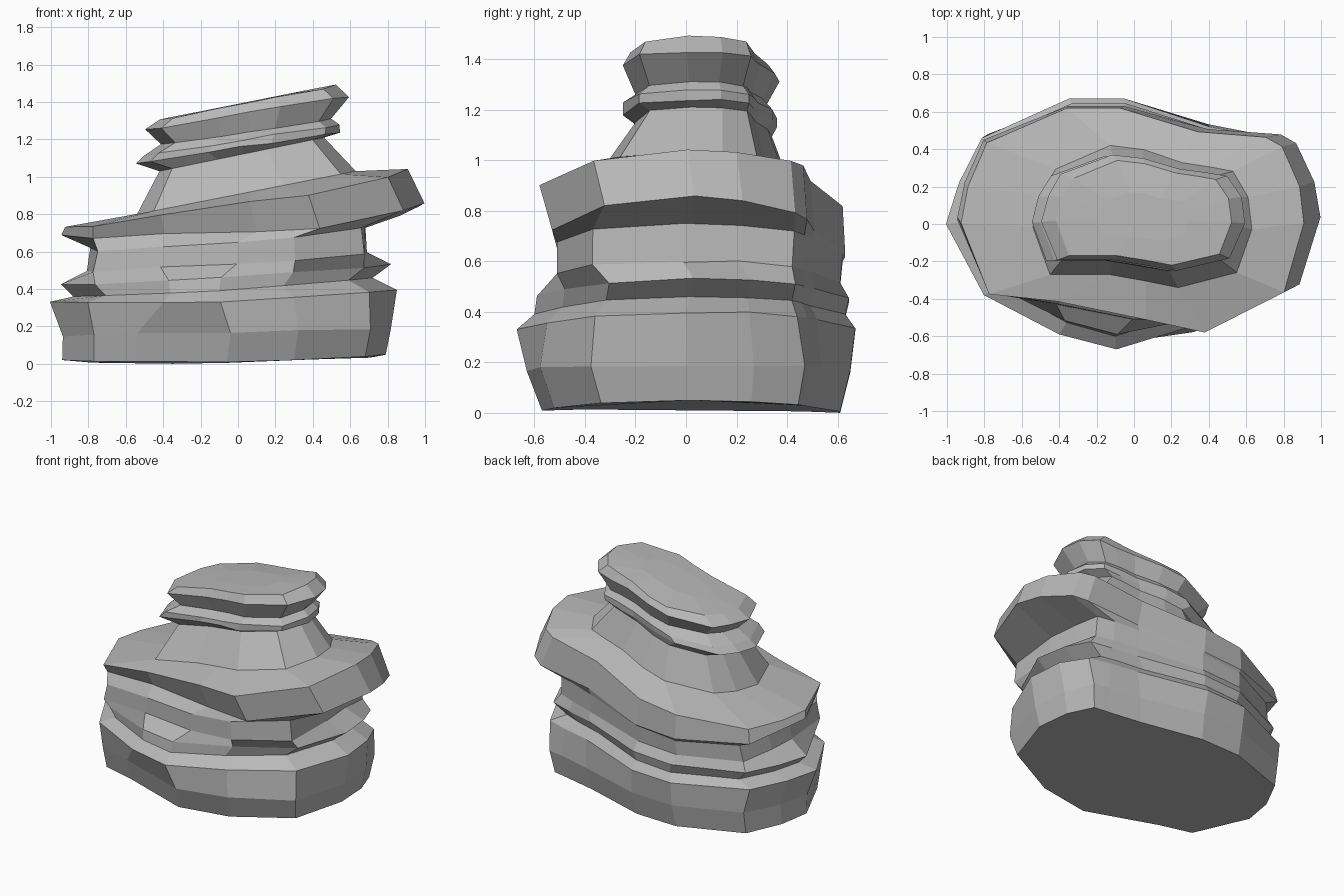
import bpy
import bmesh
import random

random.seed(4)

default_cube = bpy.data.objects.get("Cube")
if default_cube:
    bpy.data.objects.remove(default_cube, do_unlink=True)

# One plain stone colour
stone = bpy.data.materials.new("stone grey")
stone.use_nodes = True
stone.diffuse_color = (0.48, 0.48, 0.48, 1)
stone.node_tree.nodes["Principled BSDF"].inputs["Base Color"].default_value = stone.diffuse_color

# Plan outlines, counter-clockwise from the +x end, all with matching corners
FOOT = [(.79, 0), (.77, .25), (.7, .44), (.58, .46), (.37, .5), (-.05, .61), (-.35, .61), (-.78, .45),
        (-.9, .22), (-.94, 0), (-.77, -.37), (-.55, -.43), (-.06, -.6), (.3, -.55), (.68, -.36)]
BASE = [(.85, 0), (.82, .25), (.74, .44), (.6, .48), (.4, .52), (-.05, .67), (-.35, .67), (-.81, .46),
        (-.94, .22), (-1, 0), (-.8, -.38), (-.4, -.59), (-.1, -.67), (.3, -.55), (.7, -.36)]
WALL = [(.68, 0), (.67, .22), (.66, .43), (.55, .47), (.38, .51), (-.05, .62), (-.35, .62), (-.72, .44),
        (-.77, .2), (-.79, 0), (-.75, -.36), (-.4, -.42), (0, -.5), (.3, -.5), (.66, -.36)]
LEDGE = [(1, .02), (.97, .22), (.87, .44), (.78, .49), (.4, .52), (-.05, .65), (-.35, .65), (-.8, .46),
         (-.91, .22), (-.95, .02), (-.78, -.37), (-.4, -.41), (.1, -.51), (.44, -.58), (.88, -.36)]
CAP = [(.62, .02), (.6, .17), (.52, .29), (.4, .31), (.25, .33), (.05, .39), (-.13, .41), (-.42, .3),
       (-.5, .18), (-.54, .03), (-.45, -.19), (-.13, -.19), (.06, -.22), (.23, -.25), (.54, -.18)]


def remap(value, low, high, new_low, new_high):
    return new_low + (value - low) / (high - low) * (new_high - new_low)


def make_ring(outline, left, right, front, back, z_left, z_right, droop=0):
    """Fit an outline to a box, tilt it along x and let its front and back droop."""
    xs, ys = zip(*outline)
    ring = []
    for x, y in outline:
        px = remap(x, min(xs), max(xs), left, right)
        py = remap(y, min(ys), max(ys), front, back)
        pz = remap(px, left, right, z_left, z_right) - droop * (py / max(back, -front)) ** 2
        ring.append((px, py, pz))
    return ring


def loft(name, rings, close_bottom=False, close_top=False, roughness=0.006):
    """Skin a stack of rings with flat faces."""
    bm = bmesh.new()
    loops = [[bm.verts.new(point) for point in ring] for ring in rings]
    for lower, upper in zip(loops, loops[1:]):
        for i in range(len(lower)):
            j = (i + 1) % len(lower)
            bm.faces.new((lower[i], lower[j], upper[j], upper[i]))
    # chip the corners between the end rings a little
    for loop in loops[1:-1]:
        for vert in loop:
            vert.co.x += random.uniform(-roughness, roughness)
            vert.co.z += random.uniform(-roughness, roughness)
    if close_bottom:
        bm.faces.new(list(reversed(loops[0])))
    if close_top:
        bm.faces.new(loops[-1])
    mesh = bpy.data.meshes.new(name)
    bm.to_mesh(mesh)
    bm.free()
    mesh.materials.append(stone)
    rock = bpy.data.objects.new(name, mesh)
    bpy.context.collection.objects.link(rock)
    return rock


# Shared seams between the strata
groove = make_ring(BASE, -.88, .72, -.60, .63, .36, .46, droop=.02)
recess = make_ring(WALL, -.79, .68, -.51, .62, .62, .75, droop=.06)
neck_foot = make_ring(CAP, -.54, .63, -.34, .42, .80, 1.03)
neck_head = make_ring(CAP, -.42, .46, -.20, .34, 1.03, 1.21)

# Thick bottom layer with an undercut front
loft("base_layer", [
    make_ring(FOOT, -.94, .79, -.57, .61, .02, .05, droop=.03),
    make_ring(FOOT, -.94, .82, -.63, .65, .15, .19),
    make_ring(BASE, -1, .85, -.67, .67, .33, .40, droop=.03),
    groove,
], close_bottom=True)

# Thin protruding band and the wall above it
loft("middle_layer", [
    groove,
    make_ring(BASE, -.95, .82, -.59, .645, .42, .53, droop=.02),
    make_ring(WALL, -.81, .69, -.51, .61, .50, .60, droop=.03),
    recess,
])

# Overhanging shelf, closing in to the foot of the neck
loft("shelf_layer", [
    recess,
    make_ring(LEDGE, -.95, 1, -.53, .63, .69, .86, droop=.13),
    make_ring(LEDGE, -.93, .91, -.58, .62, .73, 1.04, droop=.05),
    neck_foot,
])

# Tapered neck
loft("neck", [neck_foot, neck_head])

# Two stacked flanges with a groove between them and a sloping top
loft("cap_layers", [
    neck_head,
    make_ring(CAP, -.55, .54, -.25, .36, 1.07, 1.24),
    make_ring(CAP, -.50, .54, -.25, .36, 1.11, 1.28),
    make_ring(CAP, -.41, .50, -.20, .32, 1.17, 1.31),
    make_ring(CAP, -.50, .59, -.25, .37, 1.25, 1.43),
    make_ring(CAP, -.42, .52, -.22, .34, 1.31, 1.49, droop=.02),
    make_ring(CAP, -.20, .30, -.09, .17, 1.35, 1.45),
], close_top=True)
